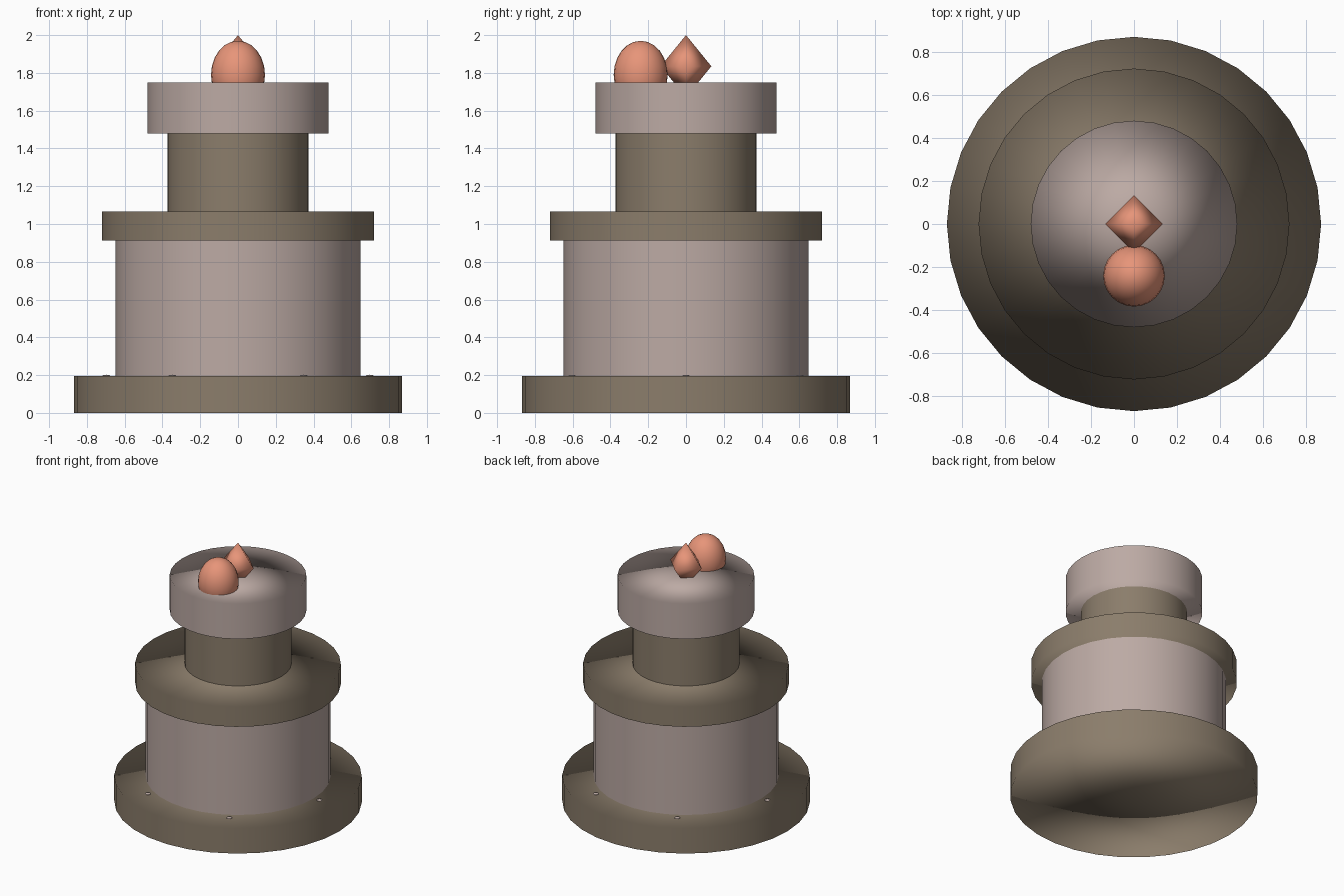
import bpy
import bmesh
import math
from mathutils import Matrix, Vector

cube = bpy.data.objects.get("Cube")
if cube:
    bpy.data.objects.remove(cube, do_unlink=True)

SIDES = 32


def material(name, rgb):
    mat = bpy.data.materials.new(name)
    mat.use_nodes = True
    mat.diffuse_color = (*rgb, 1)
    mat.node_tree.nodes["Principled BSDF"].inputs["Base Color"].default_value = (*rgb, 1)
    return mat


dark_stone = material("dark stone", (0.258, 0.205, 0.147))
light_stone = material("light stone", (0.503, 0.402, 0.371))
salmon = material("salmon", (0.815, 0.305, 0.195))


def add_object(name, bm, mat, location):
    """Turn a bmesh into a smooth-shaded object."""
    bmesh.ops.recalc_face_normals(bm, faces=bm.faces)
    for face in bm.faces:
        face.smooth = True
    mesh = bpy.data.meshes.new(name)
    bm.to_mesh(mesh)
    bm.free()
    mesh.materials.append(mat)
    obj = bpy.data.objects.new(name, mesh)
    obj.location = location
    bpy.context.collection.objects.link(obj)
    return obj


def tier(name, radius, bottom, top, mat):
    """Round drum; rim normals point outward, cap centres point up or down."""
    bm = bmesh.new()
    bmesh.ops.create_cone(bm, cap_ends=True, cap_tris=True, segments=SIDES,
                          radius1=radius, radius2=radius, depth=top - bottom)
    obj = add_object(name, bm, mat, (0, 0, (bottom + top) / 2))
    normals = []
    for vert in obj.data.vertices:
        x, y, z = vert.co
        on_rim = math.hypot(x, y) > radius / 2
        normals.append(Vector((x, y, 0) if on_rim else (0, 0, z)).normalized())
    obj.data.normals_split_custom_set_from_vertices(normals)


def ellipsoid(name, radius, half_height, location, mat, segments=24):
    bm = bmesh.new()
    bmesh.ops.create_uvsphere(bm, u_segments=segments, v_segments=segments // 2, radius=1,
                              matrix=Matrix.Diagonal((radius, radius, half_height, 1)))
    add_object(name, bm, mat, location)


def octahedron(name, radius, half_height, location, mat):
    bm = bmesh.new()
    for sign in (-1, 1):
        bm.verts.new((sign * radius, 0, 0))
        bm.verts.new((0, sign * radius, 0))
        bm.verts.new((0, 0, sign * half_height))
    bmesh.ops.convex_hull(bm, input=bm.verts)
    add_object(name, bm, mat, location)


# Stacked drums from the ground up
tier("base", 0.868, 0, 0.196, dark_stone)
tier("lower_drum", 0.648, 0.196, 0.912, light_stone)
tier("collar", 0.721, 0.912, 1.066, dark_stone)
tier("upper_drum", 0.374, 1.066, 1.478, dark_stone)
tier("top_drum", 0.479, 1.478, 1.75, light_stone)

# Small studs around the base
for i in range(6):
    angle = i * math.tau / 6
    ellipsoid(f"stud_{i + 1}", 0.02, 0.006,
              (0.697 * math.cos(angle), 0.697 * math.sin(angle), 0.196), light_stone, 12)

# Ornaments sunk into the top
octahedron("finial", 0.134, 0.165, (0, 0, 1.835), salmon)
ellipsoid("front_dome", 0.143, 0.18, (0, -0.24, 1.79), salmon)
